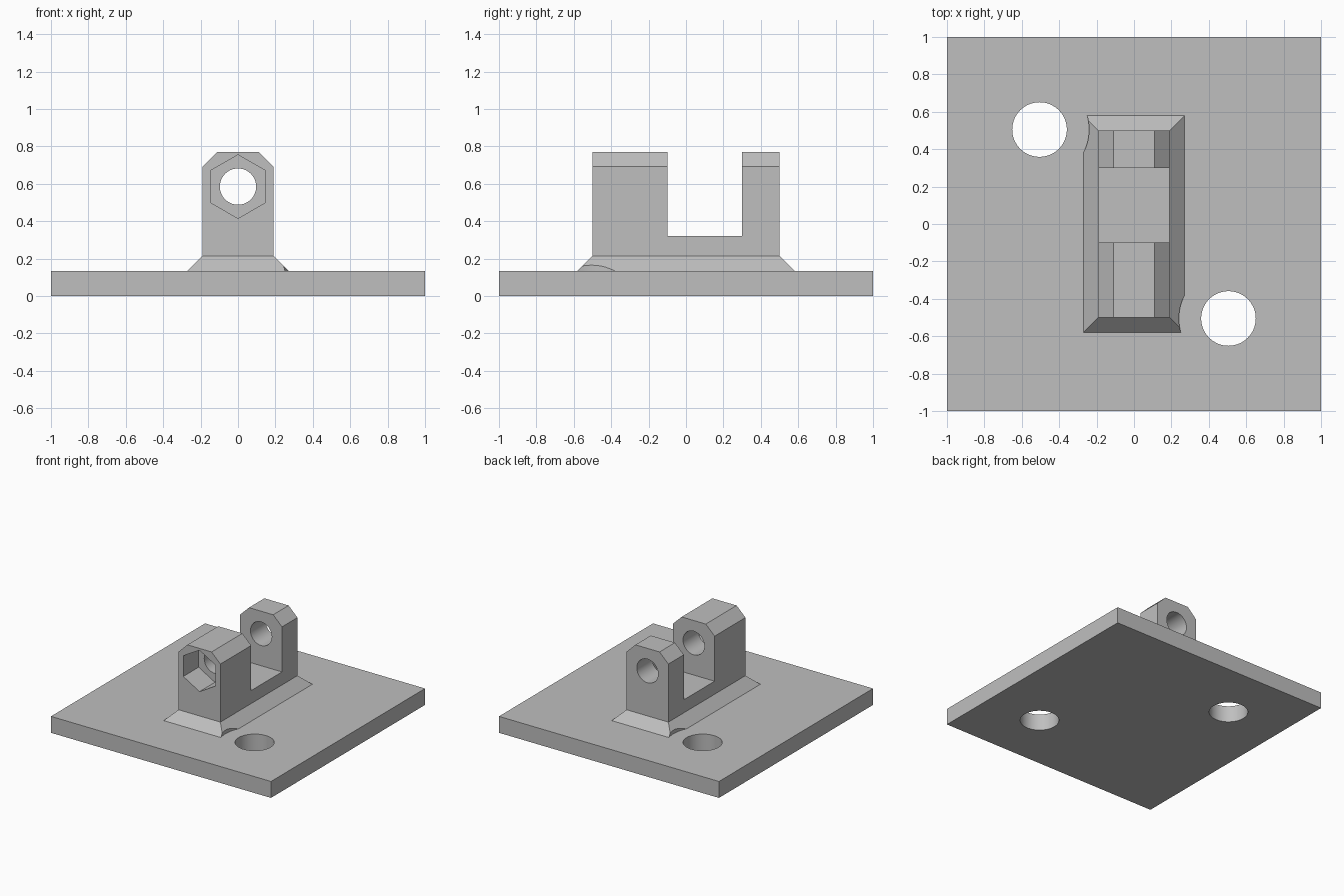
import bpy
import bmesh
import math
from mathutils import Matrix, Vector

cube = bpy.data.objects.get("Cube")
if cube:
    bpy.data.objects.remove(cube, do_unlink=True)

PLATE_TOP, SKIRT_TOP, BORE_Z = 0.135, 0.215, 0.585

grey = bpy.data.materials.new("plain grey")
grey.use_nodes = True
colour = (0.52, 0.52, 0.52, 1)
grey.diffuse_color = colour
grey.node_tree.nodes["Principled BSDF"].inputs["Base Color"].default_value = colour


def finish(name, bm):
    bmesh.ops.recalc_face_normals(bm, faces=bm.faces)
    mesh = bpy.data.meshes.new(name)
    bm.to_mesh(mesh)
    bm.free()
    mesh.materials.append(grey)
    obj = bpy.data.objects.new(name, mesh)
    bpy.context.collection.objects.link(obj)
    return obj


def prism(name, profile, direction):
    """Extrude a flat outline along a direction."""
    bm = bmesh.new()
    face = bm.faces.new([bm.verts.new(p) for p in profile])
    out = bmesh.ops.extrude_face_region(bm, geom=[face])
    moved = [v for v in out["geom"] if isinstance(v, bmesh.types.BMVert)]
    bmesh.ops.translate(bm, verts=moved, vec=Vector(direction))
    return finish(name, bm)


def box(name, low, high):
    (x0, y0, z0), (x1, y1, z1) = low, high
    outline = [(x0, y0, z0), (x1, y0, z0), (x1, y1, z0), (x0, y1, z0)]
    return prism(name, outline, (0, 0, z1 - z0))


def cylinder_z(name, x, y, radius, z0, z1, sides=64):
    ring = [(x + radius * math.cos(math.tau * i / sides),
             y + radius * math.sin(math.tau * i / sides), z0) for i in range(sides)]
    return prism(name, ring, (0, 0, z1 - z0))


def cylinder_y(name, radius, y0, y1, sides):
    ring = [(radius * math.sin(math.tau * i / sides), y0,
             BORE_Z + radius * math.cos(math.tau * i / sides)) for i in range(sides)]
    return prism(name, ring, (0, y1 - y0, 0))


def cut(obj, *cutters):
    """Subtract the cutters, bake the result and remove them."""
    for cutter in cutters:
        mod = obj.modifiers.new("cut", "BOOLEAN")
        mod.operation, mod.solver, mod.object = "DIFFERENCE", "EXACT", cutter
    bpy.context.view_layer.update()
    graph = bpy.context.evaluated_depsgraph_get()
    mesh = bpy.data.meshes.new_from_object(obj.evaluated_get(graph))
    obj.modifiers.clear()
    obj.data = mesh
    for cutter in cutters:
        bpy.data.objects.remove(cutter, do_unlink=True)


def smooth(obj):
    bpy.ops.object.select_all(action="DESELECT")
    obj.select_set(True)
    bpy.context.view_layer.objects.active = obj
    bpy.ops.object.shade_smooth_by_angle(angle=math.radians(30))


# Square plate with two diagonal screw holes
screws = [(0.505, -0.505), (-0.505, 0.505)]
plate = box("base_plate", (-1, -1, 0), (1, 1, PLATE_TOP))
cut(plate, *[cylinder_z("screw_hole", x, y, 0.146, -0.1, 0.3) for x, y in screws])

# Sloped skirt, notched to clear the screw heads
bm = bmesh.new()
bmesh.ops.create_cube(bm, size=2)
for v in bm.verts:
    top = v.co.z > 0
    v.co = (v.co.x * (0.19 if top else 0.27), v.co.y * (0.5 if top else 0.58),
            SKIRT_TOP if top else PLATE_TOP)
skirt = finish("sloped_skirt", bm)
cut(skirt, *[cylinder_z("screw_head_space", x, y, 0.265, 0.1, 0.4) for x, y in screws])

# Forked bracket with chamfered shoulders, slot, pin bore and hexagonal nut pocket
half = [(0.19, PLATE_TOP), (0.19, 0.692), (0.11, 0.77)]
outline = half + [(-x, z) for x, z in reversed(half)]
fork = prism("forked_bracket", [(x, -0.5, z) for x, z in outline], (0, 1, 0))
cut(fork,
    box("slot", (-0.4, -0.1, 0.322), (0.4, 0.3, 1)),
    cylinder_y("pin_bore", 0.097, -0.7, 0.7, 64),
    cylinder_y("nut_pocket", 0.17, -0.7, -0.3, 6))

for part in (plate, skirt, fork):
    smooth(part)
